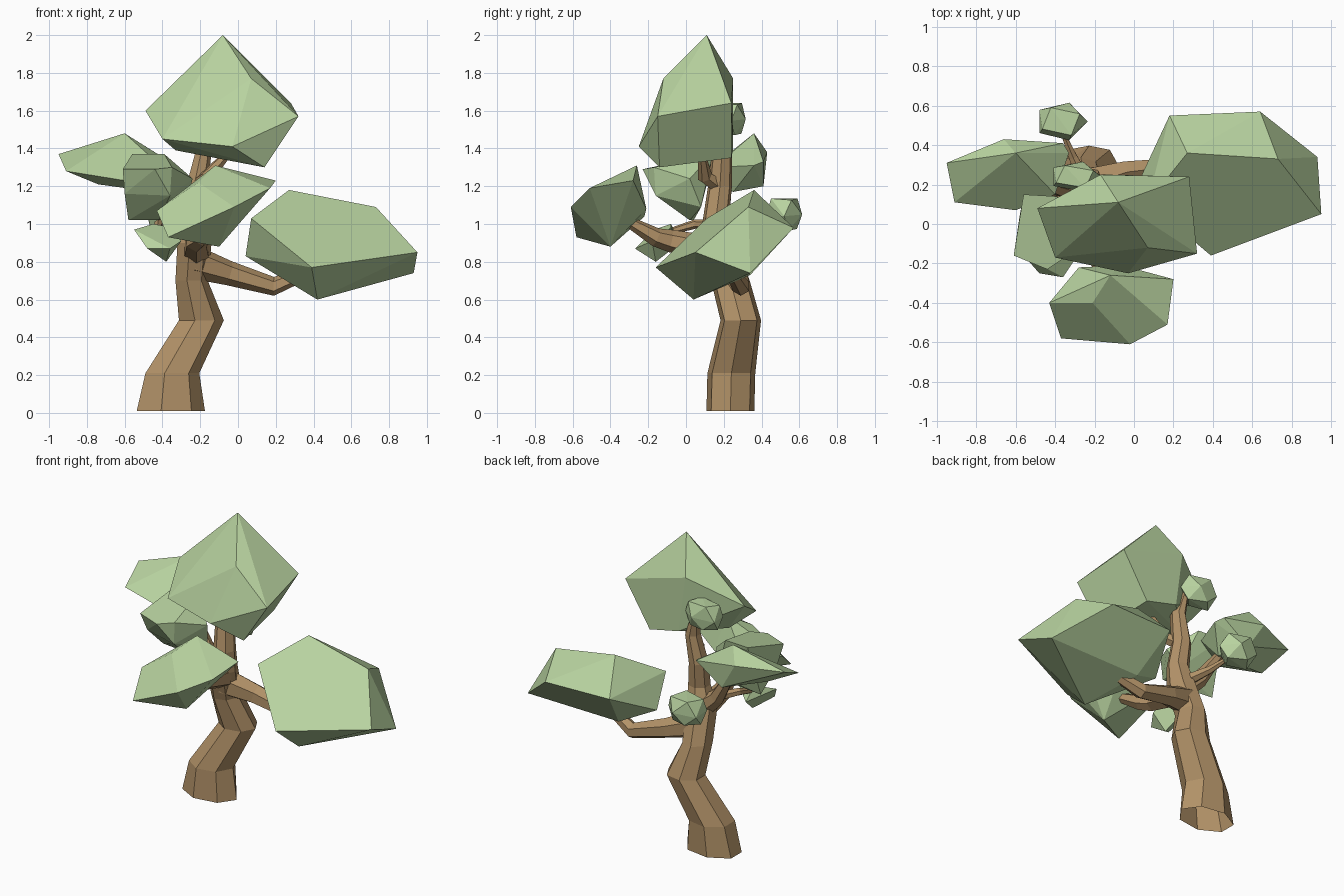
import bpy, bmesh
from math import cos, sin, pi
from mathutils import Vector, Quaternion


def material(name, rgb):
    m = bpy.data.materials.new(name)
    m.diffuse_color = (*rgb, 1)
    return m


BARK = material("bark", (0.45, 0.29, 0.14))
LEAF = material("leaf", (0.48, 0.65, 0.35))


def finish(name, bm, mat):
    bmesh.ops.recalc_face_normals(bm, faces=bm.faces[:])
    me = bpy.data.meshes.new(name)
    bm.to_mesh(me)
    bm.free()
    me.materials.append(mat)
    ob = bpy.data.objects.new(name, me)
    bpy.context.collection.objects.link(ob)
    return ob


def limb(name, path, sides=6, level=False):
    """Faceted tube, open at its start; path entries are x, y, z, radius, second radius."""
    bm = bmesh.new()
    pts = [Vector(p[:3]) for p in path]
    rings = []
    for i, p in enumerate(path):
        d = pts[min(i + 1, len(pts) - 1)] - pts[max(i - 1, 0)]
        q = Quaternion() if level else d.to_track_quat('Z', 'Y')
        ring = []
        for k in range(sides):
            a = 2 * pi * (k + 0.5 * (not level)) / sides
            ring.append(bm.verts.new(pts[i] + q @ Vector((p[3] * cos(a), p[-1] * sin(a), 0))))
        rings.append(ring)
    for a, b in zip(rings, rings[1:]):
        for k in range(sides):
            n = (k + 1) % sides
            bm.faces.new((a[k], a[n], b[n], b[k]))
    bm.faces.new(rings[-1])
    return finish(name, bm, BARK)


def clump(name, corners):
    """Foliage rock: convex hull of a few corners."""
    bm = bmesh.new()
    for c in corners:
        bm.verts.new(c)
    bmesh.ops.convex_hull(bm, input=bm.verts[:])
    loose = [v for v in bm.verts if not v.link_faces]
    bmesh.ops.delete(bm, geom=loose, context='VERTS')
    bmesh.ops.dissolve_limit(bm, angle_limit=0.12, verts=bm.verts[:], edges=bm.edges[:])
    return finish(name, bm, LEAF)


def small_clump(name, centre, size):
    """Small irregular chunk: three twisted rings."""
    c, s = Vector(centre), Vector(size) / 2
    pts = []
    for z, r, turn, n in ((-1, 0.7, 0.3, 4), (-0.1, 1.0, 0.0, 5), (0.9, 0.8, 0.5, 4)):
        for k in range(n):
            a = 2 * pi * k / n + turn
            pts.append(c + Vector((s.x * r * cos(a), s.y * r * sin(a), s.z * (z + 0.1 * (k % 2)))))
    return clump(name, pts)


# Trunk
limb("trunk", [
    (-0.365, 0.235, 0.01, 0.19, 0.13),
    (-0.355, 0.24, 0.21, 0.15, 0.13),
    (-0.20, 0.29, 0.49, 0.125, 0.11),
    (-0.25, 0.235, 0.70, 0.09, 0.105),
    (-0.235, 0.17, 0.90, 0.095, 0.10),
    (-0.21, 0.16, 1.04, 0.07, 0.07),
    (-0.22, 0.18, 1.20, 0.06, 0.065),
    (-0.185, 0.19, 1.38, 0.045, 0.055),
    (-0.22, 0.22, 1.54, 0.02, 0.02)], sides=7, level=True)

# Branches
limb("right_branch", [(-0.24, 0.20, 0.80, 0.09), (-0.05, 0.26, 0.74, 0.065),
                      (0.19, 0.29, 0.67, 0.05), (0.36, 0.25, 0.74, 0.035)])
limb("front_branch", [(-0.22, 0.15, 0.86, 0.075), (-0.22, -0.08, 0.91, 0.06),
                      (-0.19, -0.16, 0.93, 0.05), (-0.15, -0.30, 1.01, 0.03)])
limb("left_branch", [(-0.22, 0.16, 0.88, 0.07), (-0.36, 0.18, 1.0, 0.05),
                     (-0.50, 0.22, 1.22, 0.025)])
limb("left_twig", [(-0.34, 0.17, 0.99, 0.03), (-0.42, 0.05, 1.0, 0.025),
                   (-0.43, -0.12, 0.95, 0.015)])
limb("crown_branch", [(-0.22, 0.18, 1.20, 0.045), (-0.16, 0.10, 1.25, 0.04),
                      (-0.05, 0.08, 1.38, 0.02)])
limb("back_twig", [(-0.24, 0.2, 0.94, 0.04), (-0.31, 0.34, 0.98, 0.025),
                   (-0.36, 0.46, 1.03, 0.012)])

# Large foliage clumps
clump("crown_foliage", [
    (-0.08, 0.11, 2.0), (0.07, -0.12, 1.77), (0.32, -0.15, 1.57), (0.28, 0.24, 1.64),
    (-0.17, 0.25, 1.77), (-0.49, 0.08, 1.60), (-0.40, -0.17, 1.45), (-0.03, -0.25, 1.41),
    (0.14, -0.14, 1.30), (-0.33, 0.02, 1.39), (-0.12, 0.25, 1.40), (0.10, 0.24, 1.35)])
clump("right_foliage", [
    (0.27, 0.36, 1.18), (0.73, 0.33, 1.09), (0.95, 0.05, 0.85), (0.93, 0.34, 0.74),
    (0.39, -0.16, 0.77), (0.42, 0.04, 0.60), (0.64, 0.57, 0.98), (0.18, 0.55, 0.98),
    (0.07, 0.11, 1.03), (0.04, 0.25, 0.83), (0.26, 0.34, 0.73)])
clump("front_foliage", [
    (-0.12, -0.26, 1.31), (0.20, -0.28, 1.23), (0.17, -0.51, 1.19), (-0.02, -0.61, 1.09),
    (-0.37, -0.58, 0.93), (-0.43, -0.40, 1.07), (-0.21, -0.40, 1.22), (-0.10, -0.40, 0.88),
    (-0.06, -0.21, 1.08), (-0.28, -0.22, 1.04)])
clump("left_foliage", [
    (-0.95, 0.31, 1.37), (-0.60, 0.36, 1.48), (-0.66, 0.43, 1.38), (-0.36, 0.41, 1.33),
    (-0.33, 0.36, 1.31), (-0.40, 0.15, 1.30), (-0.60, 0.07, 1.23), (-0.91, 0.11, 1.28),
    (-0.55, 0.41, 1.20), (-0.74, 0.20, 1.21), (-0.45, 0.25, 1.17)])
clump("inner_foliage", [
    (-0.61, -0.16, 1.29), (-0.56, 0.15, 1.37), (-0.39, 0.14, 1.37), (-0.35, -0.17, 1.30),
    (-0.24, 0.02, 1.24), (-0.28, 0.08, 1.09), (-0.42, 0.02, 1.02), (-0.60, -0.10, 1.16),
    (-0.58, 0.04, 1.02), (-0.44, -0.23, 1.29), (-0.36, -0.16, 1.15)])
clump("lower_left_foliage", [
    (-0.55, -0.17, 0.97), (-0.48, -0.25, 0.87), (-0.38, -0.16, 0.80), (-0.30, -0.18, 0.91),
    (-0.36, -0.27, 0.87), (-0.45, -0.08, 1.0), (-0.33, -0.08, 0.98), (-0.42, -0.03, 0.9)])

# Small foliage clumps
small_clump("lower_back_foliage", (-0.37, 0.52, 1.05), (0.27, 0.20, 0.17))
small_clump("upper_back_foliage", (-0.30, 0.24, 1.555), (0.27, 0.16, 0.17))
